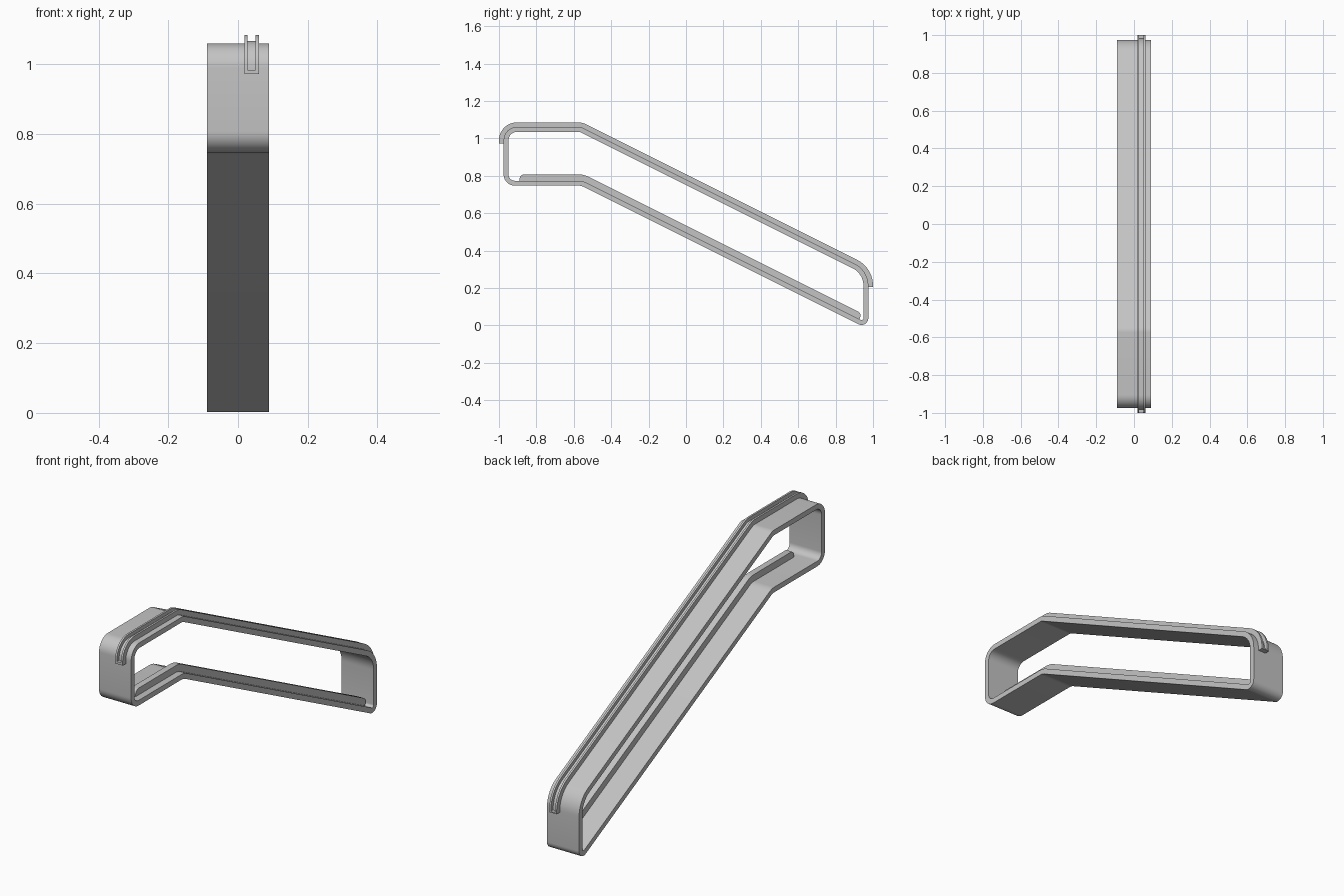
import bpy
import bmesh
import math
from mathutils import Vector

cube = bpy.data.objects.get("Cube")
if cube:
    bpy.data.objects.remove(cube)

# One grey plastic
grey = bpy.data.materials.new("light grey")
grey.use_nodes = True
colour = (0.55, 0.55, 0.55, 1)
grey.diffuse_color = colour
grey.node_tree.nodes["Principled BSDF"].inputs["Base Color"].default_value = colour


def rounded(corners, closed=False, steps=10):
    """Side path (y, z) with filleted corners; returns (point, left normal) pairs."""
    path = []
    n = len(corners)
    left = lambda d: Vector((-d.y, d.x))
    for i, (y, z, r) in enumerate(corners):
        p = Vector((y, z))
        before = (p - Vector(corners[i - 1][:2])).normalized()
        after = (Vector(corners[(i + 1) % n][:2]) - p).normalized()
        if not closed and i in (0, n - 1):
            path.append((p, left(after if i == 0 else before)))
            continue
        turn = math.atan2(before.cross(after), before.dot(after))
        side = math.copysign(1, turn)
        start = p - before * r * math.tan(abs(turn) / 2)
        centre = start + left(before) * r * side
        for k in range(steps + 1):
            a = turn * k / steps
            normal = left(before)
            normal = Vector((normal.x * math.cos(a) - normal.y * math.sin(a),
                             normal.x * math.sin(a) + normal.y * math.cos(a)))
            path.append((centre - normal * r * side, normal))
    return path


def sweep(name, path, section, closed=False, base=0, scales=None):
    """Sweep an (x, height) section along a side path."""
    bm = bmesh.new()
    rings = []
    for i, (p, nrm) in enumerate(path):
        s = scales[i] if scales else 1
        ring = []
        for x, h in section:
            q = p + nrm * (base + h * s)
            ring.append(bm.verts.new((x, q.x, q.y)))
        rings.append(ring)
    m = len(section)
    for i in range(len(rings) if closed else len(rings) - 1):
        a, b = rings[i], rings[(i + 1) % len(rings)]
        for j in range(m):
            k = (j + 1) % m
            bm.faces.new((a[j], a[k], b[k], b[j]))
    if not closed:
        bm.faces.new(rings[0])
        bm.faces.new(rings[-1])
    bmesh.ops.recalc_face_normals(bm, faces=bm.faces)
    mesh = bpy.data.meshes.new(name)
    bm.to_mesh(mesh)
    bm.free()
    mesh.materials.append(grey)
    ob = bpy.data.objects.new(name, mesh)
    bpy.context.collection.objects.link(ob)
    bpy.ops.object.select_all(action='DESELECT')
    ob.select_set(True)
    bpy.context.view_layer.objects.active = ob
    bpy.ops.object.shade_smooth_by_angle(angle=math.radians(35))
    return ob


def box(x0, x1, h0, h1):
    return [(x0, h0), (x1, h0), (x1, h1), (x0, h1)]


half, thick, kink = 0.975, 0.026, -0.56
top, bottom = 1.06, 0.747
slope = lambda z, y: z - 0.5 * (y - kink)

# Main band, a closed loop seen from the side
front_top = (-half, top, 0.07)
top_kink = (kink, top, 0.06)
back_top = (half, slope(top, half), 0.13)
bottom_kink = (kink, bottom, 0.06)
loop = [(-half, bottom, 0.06), front_top, top_kink, back_top,
        (half, slope(bottom, half), 0.037), bottom_kink]
sweep("band", rounded(loop, True), box(-0.089, 0.089, -thick, 0), True)

# Grooved rail over the top, wrapping down both ends
x0, x1, wall, high, floor = 0.018, 0.06, 0.0095, 0.025, 0.007
channel = [(x0, -0.002), (x1, -0.002), (x1, high), (x1 - wall, high),
           (x1 - wall, floor), (x0 + wall, floor), (x0 + wall, high), (x0, high)]
front_end, back_end = 0.972, 0.205
sweep("top_channel", rounded([(-half, front_end, 0), front_top, top_kink,
                              back_top, (half, back_end, 0)]), channel)

# Stops closing the groove ends
plug = box(x0 + wall, x1 - wall, 0, high)
sweep("front_groove_stop", rounded([(-half, front_end, 0),
                                    (-half, front_end + 0.012, 0)]), plug)
sweep("back_groove_stop", rounded([(half, back_end + 0.006, 0),
                                   (half, back_end, 0)]), plug)

# Inner bar along the bottom with rounded ends
back_y, front_y, r = 0.915, -0.89, 0.025
bar = rounded([(back_y, slope(bottom, back_y), 0), bottom_kink, (front_y, bottom, 0)])
ease = [(1 - math.cos(t * math.pi / 12), 0.25 + 0.75 * math.sin(t * math.pi / 12))
        for t in range(7)]
d0 = Vector((-2, 1)).normalized()
d1 = Vector((-1, 0))
first = [(bar[0][0] + d0 * r * e, bar[0][1]) for e, s in ease]
last = [(bar[-1][0] - d1 * r * e, bar[-1][1]) for e, s in reversed(ease)]
scales = [s for e, s in ease] + [1] * (len(bar) - 2) + [s for e, s in reversed(ease)]
sweep("bottom_bar", first + bar[1:-1] + last, box(0.023, 0.055, -0.034, 0.002),
      base=-thick, scales=scales)
